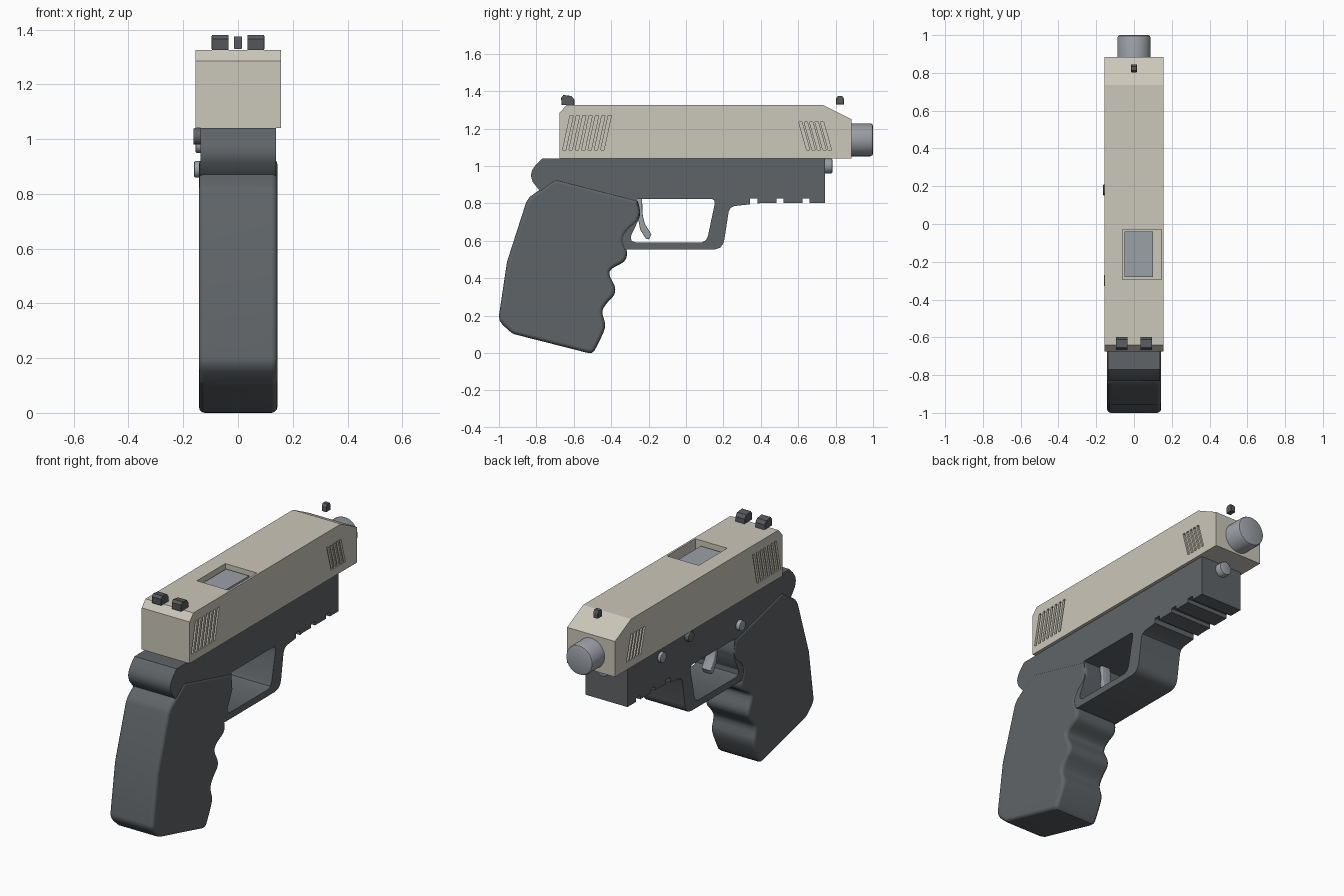
import bpy, bmesh, math
from mathutils import Vector

if "Cube" in bpy.data.objects:
    bpy.data.objects.remove(bpy.data.objects["Cube"], do_unlink=True)


def material(name, r, g, b):
    m = bpy.data.materials.new(name)
    m.use_nodes = True
    m.diffuse_color = (r, g, b, 1)
    m.node_tree.nodes["Principled BSDF"].inputs["Base Color"].default_value = (r, g, b, 1)
    return m


TAN = material("sand_tan", .60, .57, .49)
DARK = material("dark_grey", .115, .127, .135)
SIGHT = material("sight_grey", .095, .10, .108)
METAL = material("steel_grey", .33, .355, .39)


def add_slab(bm, pts, x0, x1, bevel=0):
    """Extrude a (y, z) profile from x0 to x1, optionally rounding both rims."""
    base = bm.faces.new([bm.verts.new((x0, y, z)) for y, z in pts])
    ext = bmesh.ops.extrude_face_region(bm, geom=[base])["geom"]
    cap = [f for f in ext if isinstance(f, bmesh.types.BMFace)][0]
    bmesh.ops.translate(bm, vec=(x1 - x0, 0, 0), verts=cap.verts[:])
    if bevel:
        rims = list(base.edges) + list(cap.edges)
        bmesh.ops.bevel(bm, geom=rims, offset=bevel, segments=3, profile=.5,
                        affect='EDGES', clamp_overlap=True)


def finish(name, bm, mat):
    bmesh.ops.recalc_face_normals(bm, faces=bm.faces[:])
    me = bpy.data.meshes.new(name)
    bm.to_mesh(me)
    bm.free()
    me.materials.append(mat)
    ob = bpy.data.objects.new(name, me)
    bpy.context.collection.objects.link(ob)
    return ob


def slab(name, pts, x0, x1, mat, bevel=0):
    bm = bmesh.new()
    add_slab(bm, pts, x0, x1, bevel)
    return finish(name, bm, mat)


def rect(y0, y1, z0, z1):
    return [(y0, z0), (y1, z0), (y1, z1), (y0, z1)]


def select(ob):
    bpy.ops.object.select_all(action='DESELECT')
    ob.select_set(True)
    bpy.context.view_layer.objects.active = ob


def smooth(ob, angle=32):
    select(ob)
    bpy.ops.object.shade_smooth_by_angle(angle=math.radians(angle))


def carve(ob, slabs):
    """Cut a list of (profile, x0, x1) slabs out of an object."""
    bm = bmesh.new()
    for pts, x0, x1 in slabs:
        add_slab(bm, pts, x0, x1)
    cutter = finish("cutter", bm, ob.data.materials[0])
    cutter.hide_render = True
    mod = ob.modifiers.new("cut", 'BOOLEAN')
    mod.operation, mod.solver, mod.object = 'DIFFERENCE', 'EXACT', cutter
    select(ob)
    bpy.ops.object.modifier_apply(modifier=mod.name)
    bpy.data.objects.remove(cutter, do_unlink=True)


def rod(name, radius, start, end, mat, bevel=0, segments=32):
    """Cylinder between two points with a rounded far rim."""
    a, b = Vector(start), Vector(end)
    bm = bmesh.new()
    bmesh.ops.create_cone(bm, cap_ends=True, segments=segments, radius1=radius,
                          radius2=radius, depth=(b - a).length)
    if bevel:
        rim = [e for e in bm.edges if all(v.co.z > 0 for v in e.verts)]
        bmesh.ops.bevel(bm, geom=rim, offset=bevel, segments=2, profile=.5, affect='EDGES')
    turn = (b - a).to_track_quat('Z', 'Y').to_matrix()
    bmesh.ops.rotate(bm, matrix=turn, verts=bm.verts[:])
    bmesh.ops.translate(bm, vec=(a + b) / 2, verts=bm.verts[:])
    ob = finish(name, bm, mat)
    smooth(ob)
    return ob


def curve_through(pts, steps=3):
    """Catmull-Rom curve through the points."""
    out = []
    for i in range(len(pts) - 1):
        p = [Vector(pts[min(max(i + k, 0), len(pts) - 1)]) for k in (-1, 0, 1, 2)]
        for s in range(steps):
            t = s / steps
            out.append((p[1] + (p[2] - p[0]) * t / 2
                        + (p[0] - p[1] * 2.5 + p[2] * 2 - p[3] / 2) * t * t
                        + (p[1] * 3 - p[0] - p[2] * 3 + p[3]) * t ** 3 / 2)[:])
    return out + [pts[-1]]


# Slide with slanted grooves on both sides and a port in the top
slide = slab("slide", [(-.675, 1.04), (-.675, 1.285), (-.64, 1.325), (.735, 1.325),
                       (.885, 1.25), (.885, 1.04)], -.156, .157, TAN)
grooves = [(-.66 + .034 * i, .04, 1.085, 1.27) for i in range(7)]
grooves += [(.645 + .029 * i, -.042, 1.085, 1.235) for i in range(5)]
cuts = []
for y, lean, z0, z1 in grooves:
    shape = [(y, z0), (y + .017, z0), (y + .017 + lean, z1), (y + lean, z1)]
    cuts += [(shape, -.2, -.144), (shape, .145, .2)]
cuts.append((rect(-.295, -.03, 1.26, 1.4), -.062, .145))
carve(slide, cuts)
slab("chamber_block", rect(-.28, -.04, 1.2, 1.3), -.05, .1, METAL)

# Barrel and guide rod
rod("barrel", .088, (0, .8, 1.14), (0, 1, 1.14), METAL, .014)
rod("guide_rod", .04, (0, .7, 1), (0, .782, 1), METAL, .006, 24)

# Frame with rear tang, trigger guard opening and rail slots
frame = slab("frame", [(-.77, 1.04), (-.80, 1.01), (-.822, .98), (-.83, .95), (-.82, .915),
                       (-.78, .865), (-.6, .7), (-.4, .57), (-.33, .553), (.15, .553),
                       (.18, .562), (.197, .58), (.205, .605), (.228, .755), (.238, .775),
                       (.26, .786), (.41, .803), (.742, .803), (.742, 1.04)],
             -.137, .138, DARK)
opening = [(-.26, .823), (.14, .823), (.152, .815), (.154, .8), (.117, .625), (.105, .602),
           (.085, .592), (-.27, .592), (-.292, .6), (-.295, .625), (-.25, .72)]
carve(frame, [(opening, -.3, .3)]
      + [(rect(y, y + .038, .7, .826), -.3, .3) for y in (.343, .483, .622)])
smooth(frame)

# Grip with finger grooves
front_strap = curve_through([(-.475, .04), (-.432, .14), (-.448, .22), (-.42, .27), (-.385, .31),
                             (-.38, .355), (-.41, .42), (-.39, .455), (-.33, .49), (-.315, .54),
                             (-.335, .605), (-.31, .655), (-.26, .70), (-.245, .755), (-.26, .82)])
grip = slab("grip", [(-.69, .93), (-.71, .925), (-.78, .875), (-.835, .835), (-.855, .805),
                     (-.957, .488), (-1, .2), (-.997, .175), (-.98, .15), (-.935, .11),
                     (-.915, .1), (-.53, .002), (-.505, 0), (-.49, .012)] + front_strap,
            -.143, .144, DARK, .022)
smooth(grip)
grip.modifiers.new("flat_sides", 'WEIGHTED_NORMAL').keep_sharp = True

# Trigger
trigger = slab("trigger", [(-.255, .83), (-.235, .83), (-.232, .74), (-.22, .69), (-.185, .635),
                           (-.2, .607), (-.215, .612), (-.245, .66), (-.256, .72)],
               -.03, .03, METAL, .005)
smooth(trigger)

# Sights
for side, x in (("right", -.065), ("left", .065)):
    slab("rear_sight_" + side, [(-.665, 1.326), (-.668, 1.365), (-.655, 1.38), (-.612, 1.374),
                                (-.597, 1.355), (-.597, 1.326)], x - .031, x + .031, SIGHT, .003)
slab("front_sight", [(.803, 1.33), (.803, 1.362), (.812, 1.375), (.835, 1.375), (.844, 1.36),
                     (.844, 1.33)], -.015, .015, SIGHT, .002)

# Controls on the right side
rod("slide_catch", .03, (-.12, .18, 1.01), (-.163, .18, 1.01), DARK, .004, 20)
rod("takedown_pin", .03, (-.12, .43, .98), (-.155, .43, .98), METAL, .004, 20)
rod("release_button", .03, (-.12, -.3, .89), (-.16, -.3, .89), METAL, .004, 20)
